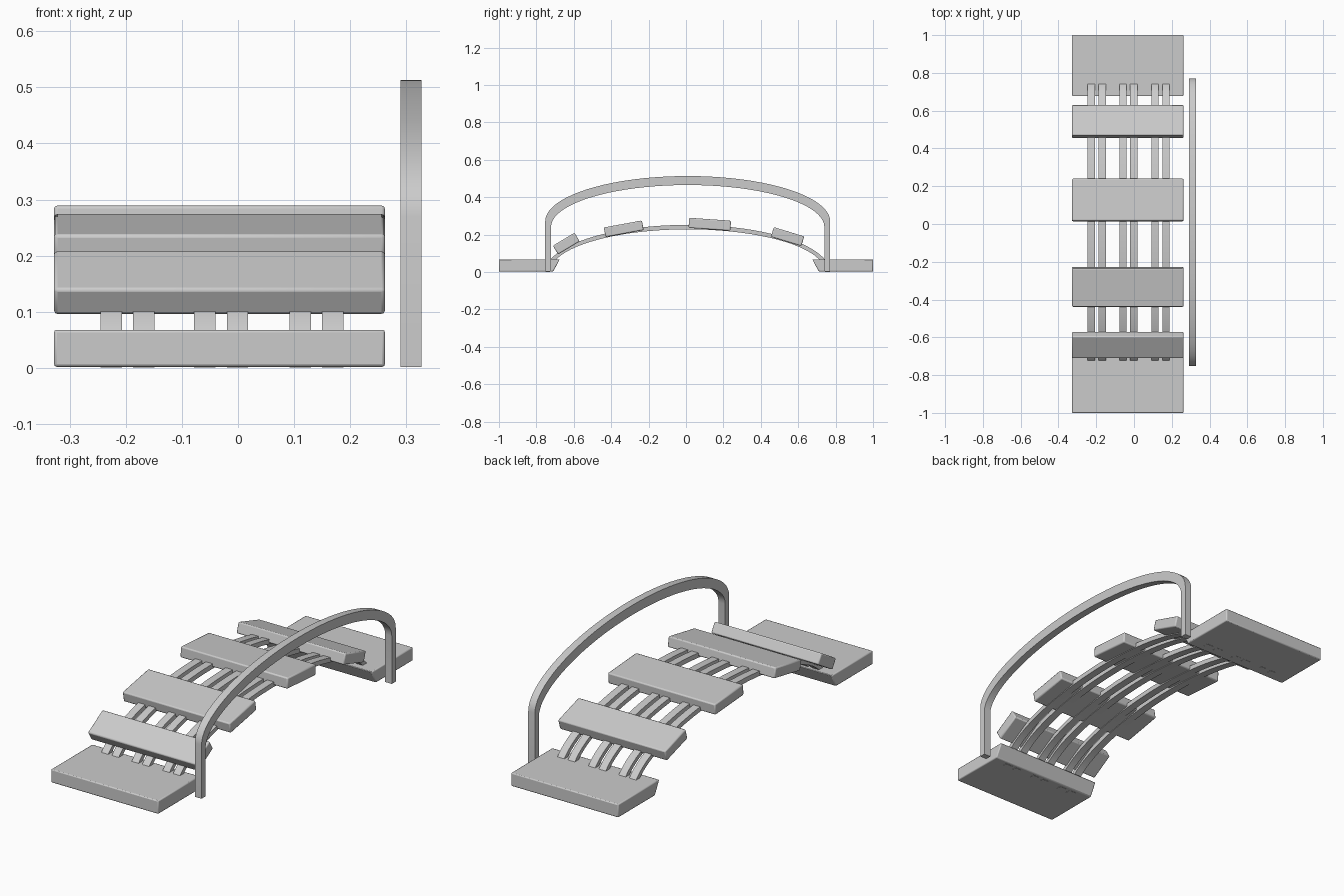
import bpy, bmesh, math

if "Cube" in bpy.data.objects:
    bpy.data.objects.remove(bpy.data.objects["Cube"])

X0, X1 = -0.328, 0.262   # deck width
YC = 0.009               # arch centre along y


def extrude_profile(name, pts, x0, x1, bevel=0.0):
    """Extrude a closed (y, z) outline from x0 to x1."""
    bm = bmesh.new()
    face = bm.faces.new([bm.verts.new((x0, y, z)) for y, z in pts])
    ext = bmesh.ops.extrude_face_region(bm, geom=[face])
    for v in ext["geom"]:
        if isinstance(v, bmesh.types.BMVert):
            v.co.x = x1
    bmesh.ops.recalc_face_normals(bm, faces=bm.faces)
    me = bpy.data.meshes.new(name)
    bm.to_mesh(me)
    bm.free()
    ob = bpy.data.objects.new(name, me)
    bpy.context.collection.objects.link(ob)
    if bevel:
        mod = ob.modifiers.new("bevel", "BEVEL")
        mod.width = bevel
        mod.segments = 2
    bpy.ops.object.select_all(action="DESELECT")
    ob.select_set(True)
    bpy.context.view_layer.objects.active = ob
    bpy.ops.object.shade_smooth_by_angle(angle=math.radians(30))
    return ob


def half_ellipse(a, h, base, n=40):
    return [(YC - a * math.cos(math.pi * i / n), base + h * math.sin(math.pi * i / n))
            for i in range(n + 1)]


# End landings with slanted inner faces
for name, s in (("front_landing", -1), ("back_landing", 1)):
    extrude_profile(name, [(s * 1.0, 0.002), (s * 1.0, 0.068), (s * 0.675, 0.068), (s * 0.71, 0.002)],
                    X0, X1, 0.005)

# Arched support beams, three pairs
beam = half_ellipse(0.76, 0.251, 0.001) + half_ellipse(0.735, 0.227, 0.001)[::-1]
for i, x in enumerate((-0.226, -0.168, -0.059, -0.001, 0.111, 0.169)):
    extrude_profile(f"support_beam_{i + 1}", beam, x - 0.019, x + 0.019)

# Tilted planks: centre y, centre z, length, thickness, angle
planks = [(-0.64, 0.152, 0.135, 0.054, 31), (-0.333, 0.231, 0.207, 0.052, 10.4),
          (0.127, 0.255, 0.224, 0.054, -4), (0.543, 0.189, 0.17, 0.054, -17)]
for i, (cy, cz, length, thick, deg) in enumerate(planks):
    c, s = math.cos(math.radians(deg)), math.sin(math.radians(deg))
    pts = [(cy + u * length / 2 * c - v * thick / 2 * s, cz + u * length / 2 * s + v * thick / 2 * c)
           for u, v in ((-1, -1), (1, -1), (1, 1), (-1, 1))]
    extrude_profile(f"plank_{i + 1}", pts, X0, X1, 0.006)

# Handrail: straight posts joined by an arch
outer = [(YC - 0.762, 0.002)] + half_ellipse(0.762, 0.243, 0.27) + [(YC + 0.762, 0.002)]
inner = [(YC - 0.731, 0.002)] + half_ellipse(0.731, 0.225, 0.24) + [(YC + 0.731, 0.002)]
extrude_profile("handrail", outer + inner[::-1], 0.29, 0.327)
